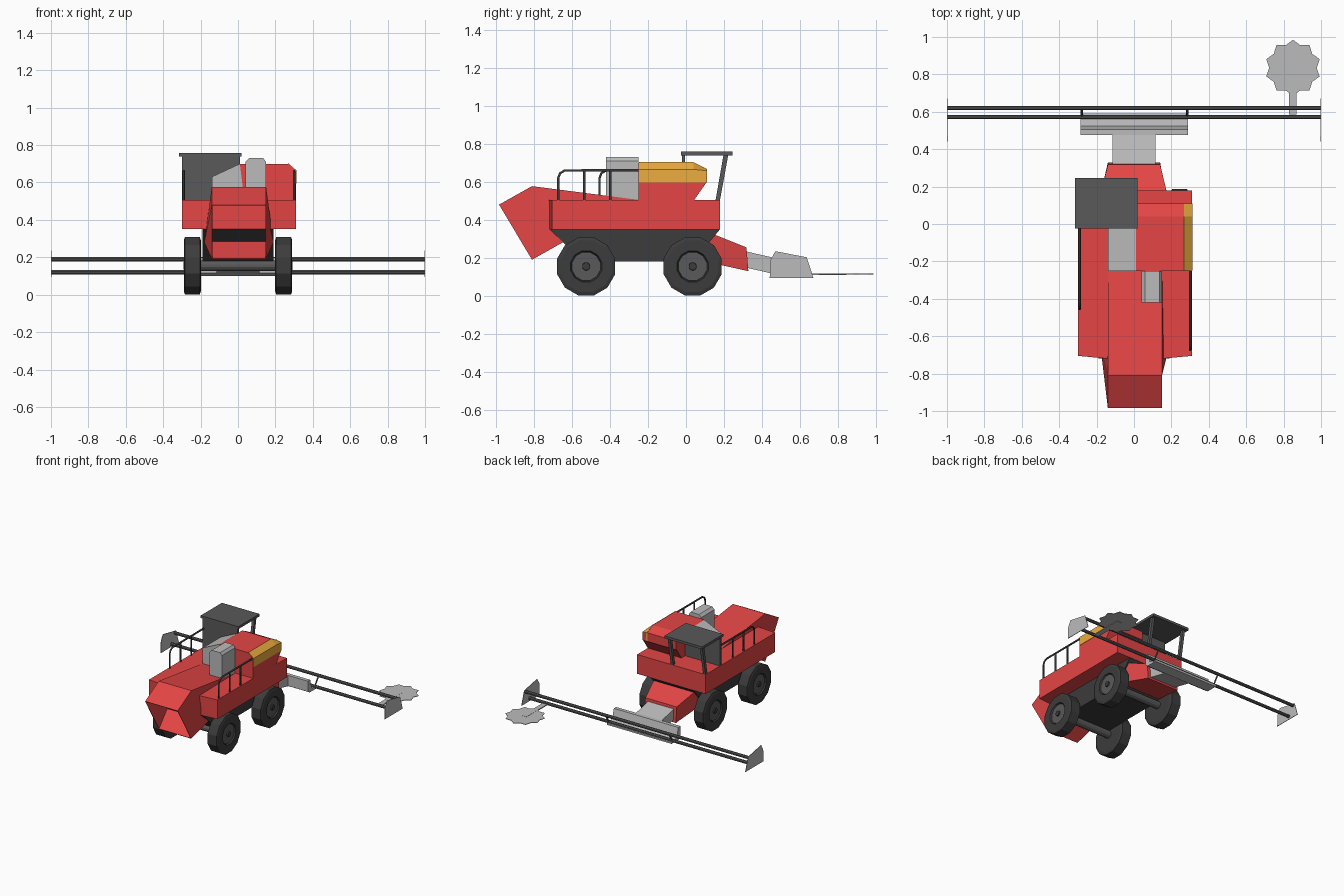
import bpy, bmesh
from math import sin, cos, pi
from mathutils import Vector

if "Cube" in bpy.data.objects:
    bpy.data.objects.remove(bpy.data.objects["Cube"])


def material(name, *rgb):
    m = bpy.data.materials.new(name)
    m.diffuse_color = (*rgb, 1)
    m.use_nodes = True
    m.node_tree.nodes["Principled BSDF"].inputs["Base Color"].default_value = m.diffuse_color
    return m


RED = material("red", 0.78, 0.06, 0.06)
ORANGE = material("orange", 0.85, 0.42, 0.05)
DARK = material("dark", 0.045, 0.045, 0.045)
MID = material("mid_grey", 0.1, 0.1, 0.1)
STEEL = material("steel", 0.5, 0.5, 0.5)


def loft(name, rings, mat, caps=True):
    """Skin equal-length rings of points, closing both ends if wanted."""
    bm = bmesh.new()
    vs = [[bm.verts.new(p) for p in r] for r in rings]
    n = len(rings[0])
    for a, b in zip(vs, vs[1:]):
        for i in range(n):
            j = (i + 1) % n
            bm.faces.new((a[i], a[j], b[j], b[i]))
    if caps:
        bm.faces.new(vs[0])
        bm.faces.new(vs[-1])
    bmesh.ops.recalc_face_normals(bm, faces=bm.faces)
    me = bpy.data.meshes.new(name)
    bm.to_mesh(me)
    bm.free()
    me.materials.append(mat)
    ob = bpy.data.objects.new(name, me)
    bpy.context.collection.objects.link(ob)
    return ob


def side_prism(name, prof, x0, x1, mat):
    return loft(name, [[(x, y, z) for y, z in prof] for x in (x0, x1)], mat)


def box(name, x0, x1, y0, y1, z0, z1, mat):
    return side_prism(name, [(y0, z0), (y1, z0), (y1, z1), (y0, z1)], x0, x1, mat)


def disc(x, r, y, z, n=12):
    return [(x, y + r * cos(2 * pi * (i + .5) / n), z + r * sin(2 * pi * (i + .5) / n))
            for i in range(n)]


def tube(name, pts, r, mat):
    """Swept bar along a path."""
    cu = bpy.data.curves.new(name, 'CURVE')
    cu.dimensions = '3D'
    cu.bevel_depth = r
    cu.bevel_resolution = 1
    cu.use_fill_caps = True
    sp = cu.splines.new('POLY')
    sp.points.add(len(pts) - 1)
    for p, c in zip(sp.points, pts):
        p.co = (*c, 1)
    cu.materials.append(mat)
    ob = bpy.data.objects.new(name, cu)
    bpy.context.collection.objects.link(ob)


# chassis and main body
side_prism("chassis", [(-.72, .352), (.18, .352), (.04, .18), (-.54, .18)], -.19, .19, DARK)
plan = [(-.30, .18), (.31, .18), (.31, -.705), (.15, -.72), (-.14, -.72), (-.30, -.705)]
loft("main_body", [[(x, y, z) for x, y in plan] for z in (.35, .505)], RED)

# rear straw hood: open shell
def hood_ring(yt, zt, wt, yb, zb, wb):
    return [(.005 - wt, yt, zt), (.005 + wt, yt, zt), (.005 + wb, yb, zb), (.005 - wb, yb, zb)]

hood = loft("straw_hood", [hood_ring(-.25, .505, .145, -.45, .33, .145),
                           hood_ring(-.81, .577, .145, -.65, .28, .185),
                           hood_ring(-.983, .48, .145, -.81, .19, .145)], RED, caps=False)
hood.modifiers.new("wall", 'SOLIDIFY').thickness = .006

# grain tank
side_prism("tank_lower", [(-.25, .5), (-.25, .6), (.11, .6), (.04, .5)], .01, .31, RED)

def tank_ring(x, top, front, y0=-.25, z0=.595):
    return [(x, y0, z0), (x, y0, top), (x, .04, top), (x, .11, front), (x, .11, z0)]

loft("tank_upper", [tank_ring(.01, .7, .665), tank_ring(.27, .7, .665),
                    tank_ring(.31, .662, .655)], RED)
loft("tank_side_panel", [tank_ring(.268, .703, .668, -.248),
                         tank_ring(.313, .665, .658, -.248)], ORANGE)
wedge = [(-.14, .5), (-.14, .63), (.01, .7), (.035, .5)]
loft("engine_cover", [[(x, y, z) for x, z in wedge] for y in (-.251, -.02)], STEEL)
stack = [(.04, .5), (.04, .71), (.06, .73), (.135, .73), (.15, .71), (.15, .5)]
loft("air_intake", [[(x, y, z) for x, z in stack] for y in (-.42, -.25)], STEEL)

# cab
box("cab_roof", -.315, .02, -.025, .245, .738, .758, MID)
box("cab_back_wall", -.30, .012, -.022, -.004, .5, .74, MID)
for x in (-.30, -.012):
    side_prism("cab_post", [(.155, .5), (.178, .5), (.222, .74), (.197, .74)], x, x + .022, MID)

# handrails on both sides
for x, y0, y1 in ((.30, -.672, -.25), (-.29, -.455, -.02)):
    tube("handrail", [(x, y0, .5), (x, y0, .62), (x, y0 + .01, .645), (x, y0 + .035, .66),
                      (x, y1, .66)], .007, DARK)
    for k in (1, 2):
        y = y0 + .137 * k
        tube("handrail_post", [(x, y, .5), (x, y, .66)], .007, DARK)

# wheels and axles
for y in (.035, -.525):
    loft("axle", [disc(-.22, .03, y, .155), disc(.22, .03, y, .155)], MID)
    for s in (1, -1):
        def lathe(name, steps, mat):
            loft(name, [disc(s * x, r, y, .155) for x, r in steps], mat)
        lathe("tyre", [(.197, .135), (.204, .158), (.284, .158), (.29, .14),
                       (.29, .085), (.276, .078)], DARK)
        lathe("wheel_hub", [(.27, .08), (.281, .077)], MID)
        lathe("hub_cap", [(.275, .022), (.291, .02)], DARK)

# feeder house
def feeder_ring(y0, z0, y1, z1, w):
    return [(-w, y0, z0), (w, y0, z0), (w, y1, z1), (-w, y1, z1)]

loft("feeder_house", [feeder_ring(.06, .19, .13, .33, .185),
                      feeder_ring(.328, .13, .318, .255, .14)], RED)
side_prism("feeder_neck", [(.31, .15), (.31, .235), (.485, .195), (.485, .11)], -.115, .115, STEEL)

# header: centre trough, end plates, bars
side_prism("header_trough", [(.475, .2), (.475, .115), (.50, .1), (.59, .1), (.59, .112),
                             (.525, .125), (.505, .2)], -.285, .29, STEEL)
plate = [(.44, .095), (.445, .19), (.47, .235), (.635, .203), (.67, .095)]
for x in (-1, .996):
    side_prism("header_end_plate", plate, x, x + .004, STEEL)
for name, y, z in (("cutter_bar", .572, .12), ("reel_bar", .62, .19)):
    loft(name, [disc(x, .0125, y, z, 8) for x in (-.998, .998)], MID)
for x in (-.28, .285):
    tube("reel_bracket", [(x, .572, .12), (x, .62, .19)], .006, MID)

# star shaped side cutter on an arm
box("cutter_arm", .83, .87, .585, .845, .11, .118, STEEL)
star = [(.85 + r * cos(a), .835 + r * sin(a)) for i in range(20)
        for r, a in [((.15, .127)[i % 2], pi / 2 + i * pi / 10)]]
loft("star_cutter", [[(x, y, z) for x, y in star] for z in (.113, .117)], STEEL)
